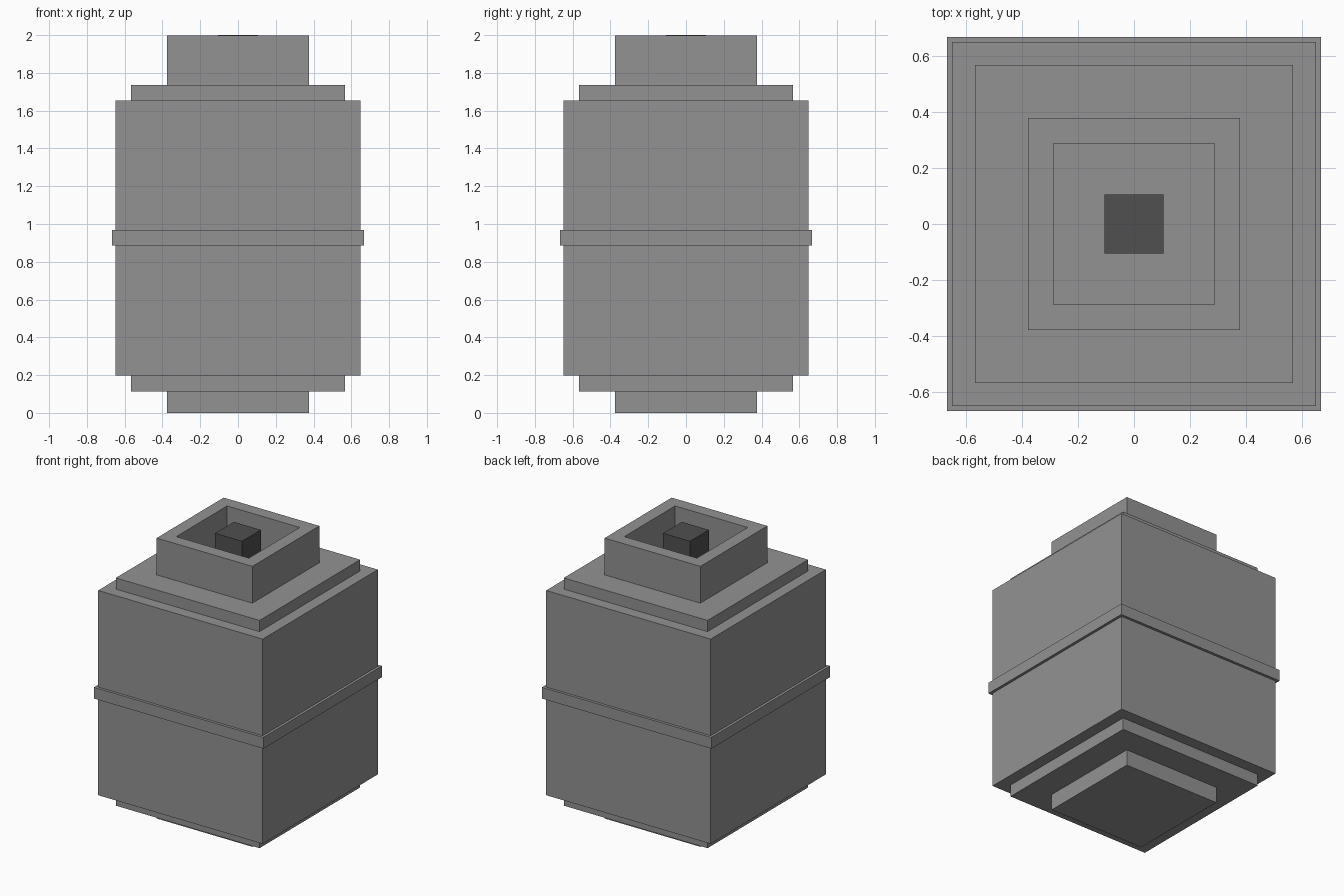
import bpy, bmesh

if "Cube" in bpy.data.objects:
    bpy.data.objects.remove(bpy.data.objects["Cube"])


def grey(name, v):
    mat = bpy.data.materials.new(name)
    mat.diffuse_color = (v, v, v, 1)
    mat.use_nodes = True
    mat.node_tree.nodes["Principled BSDF"].inputs["Base Color"].default_value = mat.diffuse_color
    return mat


def square_rings(name, profile, mat, cap_bottom=False, cap_top=False):
    """Stack square rings of (half width, height) and bridge them with flat faces."""
    bm = bmesh.new()
    rings = [[bm.verts.new((sx * h, sy * h, z))
              for sx, sy in ((-1, -1), (1, -1), (1, 1), (-1, 1))]
             for h, z in profile]
    for a, b in zip(rings, rings[1:]):
        for i in range(4):
            j = (i + 1) % 4
            bm.faces.new((a[i], a[j], b[j], b[i]))
    if cap_bottom:
        bm.faces.new(rings[0][::-1])
    if cap_top:
        bm.faces.new(rings[-1])
    mesh = bpy.data.meshes.new(name)
    bm.to_mesh(mesh)
    bm.free()
    mesh.materials.append(mat)
    obj = bpy.data.objects.new(name, mesh)
    bpy.context.collection.objects.link(obj)
    return obj


FLOOR, RIM = 1.735, 1.997
mid_grey = grey("mid_grey", 0.29)
dark_grey = grey("dark_grey", 0.08)

# Stepped body: foot, lower step, main block, shoulder, hollow neck
square_rings("body", [
    (0.377, 0), (0.377, 0.113),
    (0.566, 0.113), (0.566, 0.197),
    (0.648, 0.197), (0.648, 1.655),
    (0.566, 1.655), (0.566, FLOOR),
    (0.377, FLOOR), (0.377, RIM),
    (0.286, RIM), (0.286, FLOOR)], mid_grey, cap_bottom=True, cap_top=True)

# Raised band around the middle
square_rings("middle_band", [
    (0.648, 0.887), (0.667, 0.887), (0.667, 0.967), (0.648, 0.967)], mid_grey)

# Dark post standing inside the neck
square_rings("center_post", [(0.106, FLOOR), (0.106, 2.0)], dark_grey,
             cap_bottom=True, cap_top=True)
